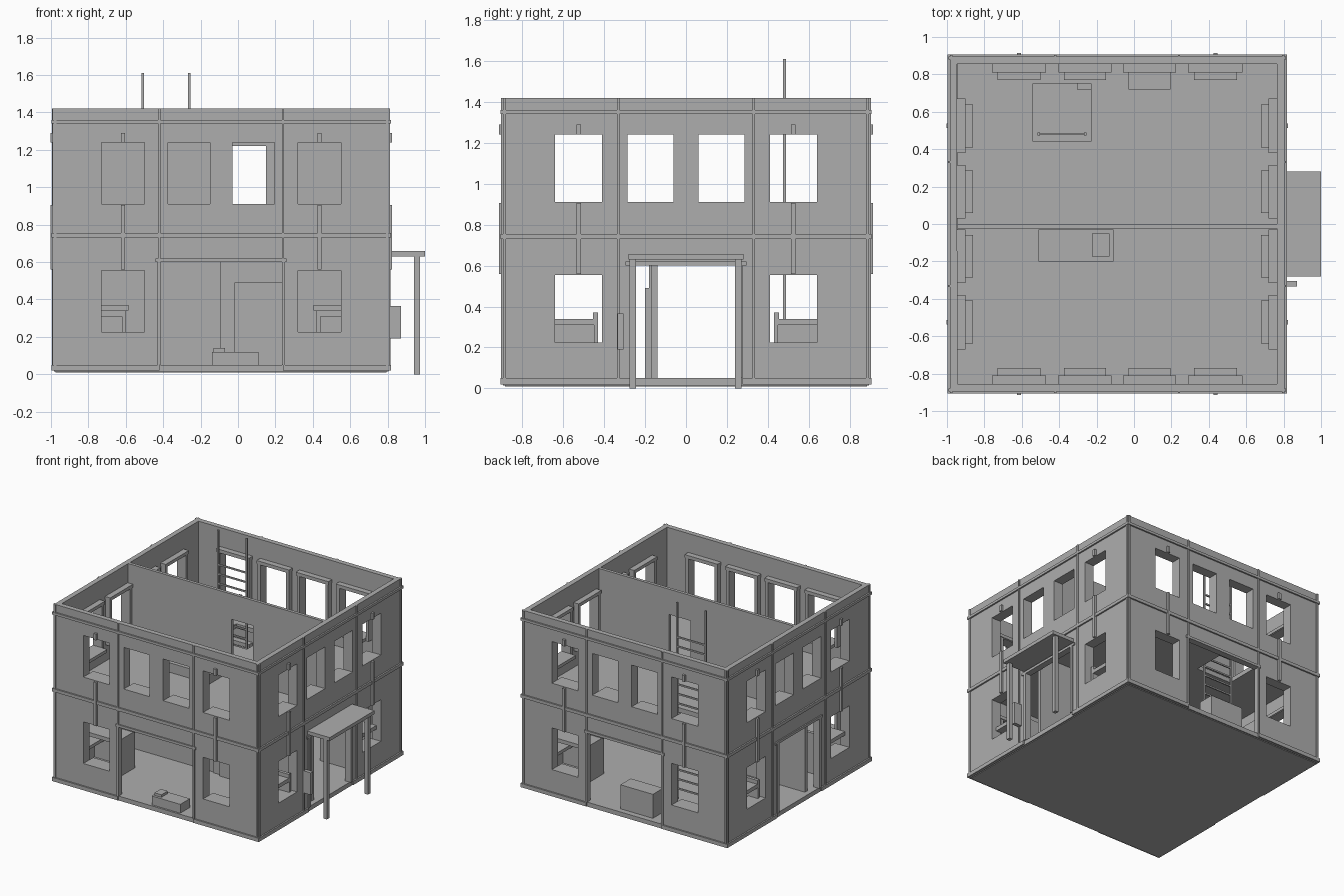
import bpy, bmesh
from math import pi
from mathutils import Matrix, Vector

cube = bpy.data.objects.get("Cube")
if cube:
    bpy.data.objects.remove(cube, do_unlink=True)

grey = bpy.data.materials.new("plain grey")
grey.use_nodes = True
grey.diffuse_color = (0.42, 0.42, 0.42, 1)
grey.node_tree.nodes["Principled BSDF"].inputs["Base Color"].default_value = (0.42, 0.42, 0.42, 1)

CX = -0.09           # building centre in x
HALF = 0.895         # centre to outer wall face
INNER = 0.855        # centre to inner wall face
BASE, FLOOR, STOREY, TOP = 0.015, 0.05, 0.755, 1.42


def finish(name, bm, matrix=Matrix()):
    bmesh.ops.recalc_face_normals(bm, faces=bm.faces)
    mesh = bpy.data.meshes.new(name)
    bm.to_mesh(mesh)
    bm.free()
    mesh.materials.append(grey)
    ob = bpy.data.objects.new(name, mesh)
    bpy.context.collection.objects.link(ob)
    ob.matrix_world = matrix
    return ob


def box(name, x, y, z, matrix=Matrix()):
    """Box from three (low, high) ranges."""
    bm = bmesh.new()
    bmesh.ops.create_cube(bm, size=1)
    for v in bm.verts:
        v.co = Vector([(r[0] + r[1]) / 2 + c * (r[1] - r[0]) for r, c in zip((x, y, z), v.co)])
    return finish(name, bm, matrix)


def panel(name, u, v, w, holes, place, matrix=Matrix()):
    """Slab over u and v with rectangular holes, thick along w."""
    us = sorted({*u, *(h[i] for h in holes for i in (0, 1))})
    vs = sorted({*v, *(h[i] for h in holes for i in (2, 3))})
    bm = bmesh.new()
    for a, b in zip(us, us[1:]):
        for c, d in zip(vs, vs[1:]):
            mu, mv = (a + b) / 2, (c + d) / 2
            if any(h[0] < mu < h[1] and h[2] < mv < h[3] for h in holes):
                continue
            bm.faces.new([bm.verts.new(place(p, q, w[0])) for p, q in ((a, c), (b, c), (b, d), (a, d))])
    bmesh.ops.remove_doubles(bm, verts=bm.verts, dist=1e-5)
    out = bmesh.ops.extrude_face_region(bm, geom=bm.faces[:])
    shift = Vector(place(0, 0, w[1])) - Vector(place(0, 0, w[0]))
    bmesh.ops.translate(bm, vec=shift, verts=[g for g in out["geom"] if isinstance(g, bmesh.types.BMVert)])
    return finish(name, bm, matrix)


def upright(u, v, w):
    return (u, w, v)


def flat(u, v, w):
    return (u, v, w)


# Window columns along each wall; outer ones repeat on the ground storey
columns = [(-0.64, -0.41), (-0.285, -0.06), (0.06, 0.285), (0.41, 0.64)]
upper = [(a, b, 0.91, 1.24) for a, b in columns]
lower = [(a, b, 0.225, 0.555) for a, b in (columns[0], columns[3])]

# Four outer walls, turned about the centre
for k, side in enumerate(("front", "right_hand", "back", "left_hand")):
    turn = Matrix.Translation((CX, 0, 0)) @ Matrix.Rotation(k * pi / 2, 4, "Z")
    wide = 0.33 if k % 2 == 0 else 0.275
    reach = HALF if k % 2 == 0 else INNER
    panel(side + "_wall", (-reach, reach), (BASE, TOP), (-HALF, -INNER),
          upper + lower + [(-wide, wide, FLOOR, 0.6)], upright, turn)

    # Window surrounds, lintels and sills on the inside
    for i, (a, b, c, d) in enumerate(upper + lower):
        deep = 0.135 if side == "back" and i == 1 else 0.085
        panel(side + "_window_frame", (a - 0.025, b + 0.025), (c - 0.025, d + 0.025),
              (-INNER, -INNER + 0.04), [(a, b, c, d)], upright, turn)
        box(side + "_sill", (a, b), (-INNER, -INNER + deep), (c - 0.025, c), turn)
        box(side + "_lintel", (a - 0.03, b + 0.03), (-INNER, -INNER + 0.045), (d + 0.005, d + 0.03), turn)

    # Horizontal bands
    end = HALF + 0.012
    for z in ((0.73, STOREY), (1.34, 1.36)):
        box(side + "_band", (-end, end), (-HALF - 0.012, -HALF), z, turn)
    for s in (-1, 1):
        base = sorted((s * end, s * wide))
        box(side + "_base_band", base, (-HALF - 0.012, -HALF), (0.02, FLOOR), turn)
        # Panel joints, corner strips and window strips
        joint = sorted((s * 0.325, s * 0.337))
        box(side + "_joint", joint, (-HALF - 0.009, -HALF), (FLOOR, TOP), turn)
        corner = sorted((s * 0.88, s * HALF))
        box(side + "_corner_strip", corner, (-HALF - 0.008, -HALF), (FLOOR, TOP), turn)
        strip = (s * 0.525 - 0.011, s * 0.525 + 0.011)
        for z in ((0.56, 0.905), (1.24, 1.29)):
            box(side + "_window_strip", strip, (-HALF - 0.018, -HALF), z, turn)
        # Doorway posts
        post = sorted((s * wide, s * (wide - 0.025))) if k % 2 else sorted((s * wide, s * (wide + 0.01)))
        box(side + "_door_post", post, (-HALF - 0.01, -INNER), (FLOOR, 0.6), turn)
    box(side + "_door_head", (-wide - 0.02, wide + 0.02), (-HALF - 0.01, -INNER), (0.6, 0.62), turn)

# Floors and inner walls
wall_x = (CX - INNER, CX + INNER)
box("ground_floor", (CX - HALF + 0.01, CX + HALF - 0.01), (-HALF + 0.01, HALF - 0.01), (0.01, FLOOR))
panel("upper_floor", wall_x, (-INNER, INNER), (0.72, STOREY), [(-0.54, -0.23, 0.44, 0.75)], flat)
panel("upper_inner_wall", wall_x, (STOREY, TOP), (-0.025, 0.0), [(-0.04, 0.15, 0.77, 1.22)], upright)
box("lower_inner_wall", wall_x, (-0.17, -0.14), (FLOOR, 0.72))
box("inner_door", (-0.095, 0.26), (-0.18, -0.17), (FLOOR, 0.6))
box("low_cabinet", (-0.02, 0.26), (-0.2, -0.18), (FLOOR, 0.49))

# Ladder through the hatch
for x in (-0.51, -0.26):
    box("ladder_rail", (x - 0.007, x + 0.007), (0.474, 0.488), (FLOOR, 1.61))
for i in range(17):
    z = 0.13 + i * 0.075
    box("ladder_rung", (-0.51, -0.26), (0.476, 0.486), (z, z + 0.012))

# Corner benches with a raised lip
for sx in (-1, 1):
    for sy in (-1, 1):
        body_x = sorted((CX + sx * 0.51, CX + sx * INNER))
        lip_x = sorted((CX + sx * 0.495, CX + sx * INNER))
        box("bench_top", body_x, sorted((sy * 0.43, sy * 0.64)), (0.31, 0.34))
        box("bench_lip", lip_x, sorted((sy * 0.43, sy * 0.455)), (0.34, 0.37))
        box("bench_side", body_x, sorted((sy * 0.43, sy * 0.45)), (FLOOR, 0.31))
        end_x = sorted((CX + sx * 0.51, CX + sx * 0.53))
        box("bench_end", end_x, sorted((sy * 0.43, sy * 0.64)), (FLOOR, 0.31))

# Loose furniture
box("upper_bed", (-0.51, -0.11), (-0.2, -0.03), (STOREY, 0.83))
box("upper_pillow", (-0.225, -0.13), (-0.175, -0.05), (0.83, 0.85))
box("entry_block", (-0.14, 0.11), (-0.88, -0.76), (FLOOR, 0.12))
box("entry_pad", (-0.13, -0.07), (-0.86, -0.78), (0.12, 0.14))
box("back_crate", (-0.305, -0.02), (0.72, 0.85), (FLOOR, 0.24))

# Canopy and letter box
box("canopy_roof", (0.805, 1.0), (-0.28, 0.28), (0.63, 0.658))
for y in (-0.26, 0.255):
    box("canopy_post", (0.942, 0.972), (y - 0.016, y + 0.016), (0.0, 0.63))
box("letter_box", (0.805, 0.872), (-0.335, -0.305), (0.19, 0.365))
